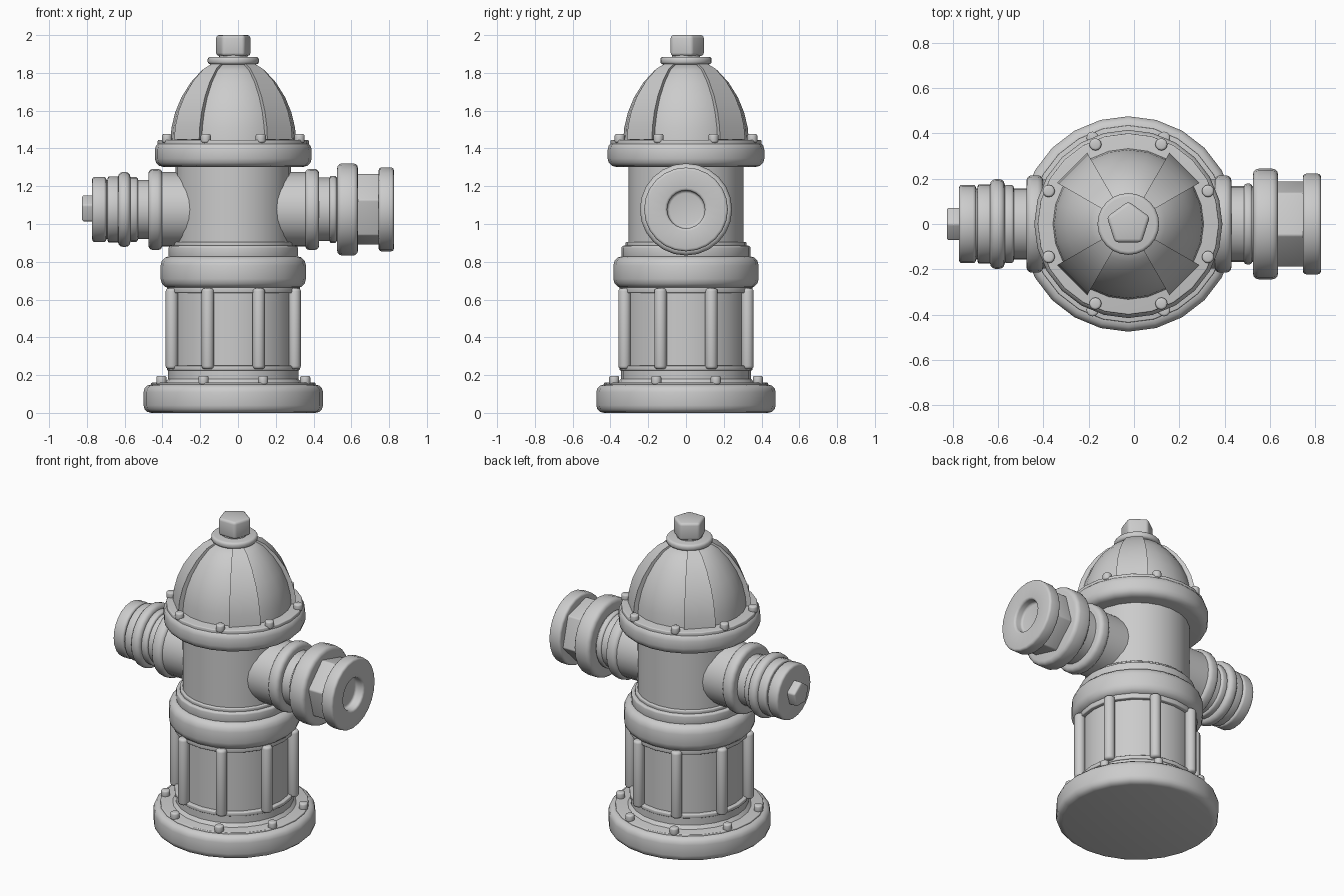
import bpy, bmesh, math
from mathutils import Matrix, Vector

if "Cube" in bpy.data.objects:
    bpy.data.objects.remove(bpy.data.objects["Cube"])

CX = -0.025      # x of the upright axis
AZ = 1.077       # height of the side outlets
SIDES = 24

grey = bpy.data.materials.new("cast iron grey")
GREY = (0.6, 0.6, 0.6, 1)
grey.diffuse_color = GREY
grey.use_nodes = True
grey.node_tree.nodes["Principled BSDF"].inputs["Base Color"].default_value = GREY

UPRIGHT = Matrix.Translation((CX, 0, 0))
SIDEWAYS = Matrix.Translation((0, 0, AZ)) @ Matrix.Rotation(math.pi / 2, 4, 'Y')


def finish(name, bm, bevel=0.0, segments=3):
    bmesh.ops.remove_doubles(bm, verts=bm.verts, dist=1e-5)
    bmesh.ops.recalc_face_normals(bm, faces=bm.faces)
    if bevel:
        sharp = [e for e in bm.edges if e.calc_face_angle(0) > math.radians(40)]
        bmesh.ops.bevel(bm, geom=sharp, offset=bevel, segments=segments,
                        profile=0.5, affect='EDGES', clamp_overlap=True)
    mesh = bpy.data.meshes.new(name)
    bm.to_mesh(mesh)
    bm.free()
    mesh.materials.append(grey)
    obj = bpy.data.objects.new(name, mesh)
    bpy.context.collection.objects.link(obj)
    bpy.ops.object.select_all(action='DESELECT')
    obj.select_set(True)
    bpy.context.view_layer.objects.active = obj
    bpy.ops.object.shade_smooth_by_angle(angle=math.radians(35))
    return obj


def lathe(name, profile, matrix=UPRIGHT, bevel=0.0, sides=SIDES, turn=0.0):
    """Turn (radius, height) points around the local z axis."""
    bm = bmesh.new()
    loops = []
    for i in range(sides):
        a = math.radians(turn) + math.tau * i / sides
        loops.append([bm.verts.new(matrix @ Vector((r * math.cos(a), r * math.sin(a), h)))
                      for r, h in profile])
    for i in range(sides):
        a, b = loops[i], loops[(i + 1) % sides]
        for j in range(len(profile) - 1):
            (r0, _), (r1, _) = profile[j], profile[j + 1]
            quad = [a[j]] + ([b[j]] if r0 else []) + ([b[j + 1]] if r1 else []) + [a[j + 1]]
            bm.faces.new(quad)
    return finish(name, bm, bevel)


def disc(name, r, h0, h1, bevel=0.0, matrix=UPRIGHT, **kw):
    return lathe(name, [(0, h0), (r, h0), (r, h1), (0, h1)], matrix, bevel, **kw)


def around(name, radius, r, h0, h1, bevel):
    """Eight upright pegs spaced evenly around the body."""
    for k in range(8):
        a = math.radians(22.5 + 45 * k)
        place = Matrix.Translation((CX + radius * math.cos(a), radius * math.sin(a), 0))
        disc(f"{name}_{k + 1}", r, h0, h1, bevel, place, sides=12)


# Foot and lower barrel
disc("base_flange", 0.475, 0, 0.15, 0.04)
disc("base_plate", 0.435, 0.13, 0.16, 0.005)
lathe("base_collar", [(0, 0.15), (0.37, 0.15), (0.345, 0.18), (0.345, 0.23), (0, 0.23)])
disc("lower_barrel_foot", 0.352, 0.225, 0.25, 0.006)
disc("lower_barrel", 0.328, 0.22, 0.68)
disc("lower_barrel_rim", 0.352, 0.635, 0.67, 0.006)
around("barrel_column", 0.352, 0.033, 0.232, 0.66, 0.016)
around("base_bolt", 0.412, 0.027, 0.15, 0.196, 0.01)

# Middle ring and upper barrel
disc("middle_ring", 0.385, 0.66, 0.83, 0.05)
disc("upper_barrel_foot", 0.342, 0.82, 0.885, 0.012)
disc("upper_barrel_step", 0.32, 0.88, 0.905, 0.006)
disc("upper_barrel", 0.305, 0.85, 1.33)
disc("upper_ring", 0.415, 1.302, 1.438, 0.045)
disc("bonnet_plate", 0.40, 1.41, 1.445, 0.006)
around("bonnet_bolt", 0.38, 0.027, 1.43, 1.476, 0.01)

# Bonnet dome with four raised ribs
dome = [(0.333, 1.44), (0.327, 1.51), (0.308, 1.59), (0.275, 1.67),
        (0.225, 1.75), (0.165, 1.815), (0.115, 1.843)]
lathe("bonnet_dome", [(0, 1.43)] + dome + [(0, 1.85)])
for k in range(4):
    bm = bmesh.new()
    edges = []
    for swing in (-15, 15):
        a = math.radians(45 + 90 * k + swing)
        for scale in (1.085, 0.85):
            edges.append([bm.verts.new((CX + r * scale * math.cos(a), r * scale * math.sin(a),
                                        h + 0.008 * (scale > 1))) for r, h in dome])
    ring = [edges[0], edges[2], edges[3], edges[1]]
    for a, b in zip(ring, ring[1:] + ring[:1]):
        for j in range(len(dome) - 1):
            bm.faces.new((a[j], b[j], b[j + 1], a[j + 1]))
    bm.faces.new([e[0] for e in ring])
    bm.faces.new([e[-1] for e in ring])
    finish(f"bonnet_rib_{k + 1}", bm)

# Top nut
disc("nut_washer", 0.136, 1.845, 1.885, 0.015)
disc("nut_neck", 0.075, 1.87, 1.91)
disc("top_nut", 0.1, 1.89, 2.0, 0.016, sides=5, turn=90)

# Side outlets: name, radius, x from, x to, bevel
for name, r, x0, x1, bevel in [
    ("right_socket", 0.197, -0.42, -0.1, 0),
    ("right_flange", 0.215, -0.475, -0.40, 0.025),
    ("right_neck", 0.157, -0.72, -0.45, 0),
    ("right_thin_ring", 0.172, -0.575, -0.53, 0.012),
    ("right_thick_ring", 0.198, -0.635, -0.57, 0.025),
    ("right_cap_step", 0.175, -0.69, -0.62, 0.01),
    ("right_cap", 0.173, -0.772, -0.697, 0.014),
    ("left_socket", 0.197, 0.05, 0.37, 0),
    ("left_flange", 0.215, 0.355, 0.43, 0.025),
    ("left_neck", 0.168, 0.4, 0.55, 0),
    ("left_thin_ring", 0.178, 0.485, 0.522, 0.012),
    ("left_thick_ring", 0.244, 0.525, 0.635, 0.025),
]:
    disc(name, r, x0, x1, bevel, SIDEWAYS)
disc("right_cap_nut", 0.078, -0.825, -0.76, 0.01, SIDEWAYS, sides=5, turn=180)
disc("left_hex_collar", 0.195, 0.6, 0.76, 0.008, SIDEWAYS, sides=6, turn=15)
lathe("left_end_cap", [(0, 0.745), (0.222, 0.745), (0.222, 0.825), (0.1, 0.825),
                       (0.1, 0.77), (0, 0.77)], SIDEWAYS, 0.014)
